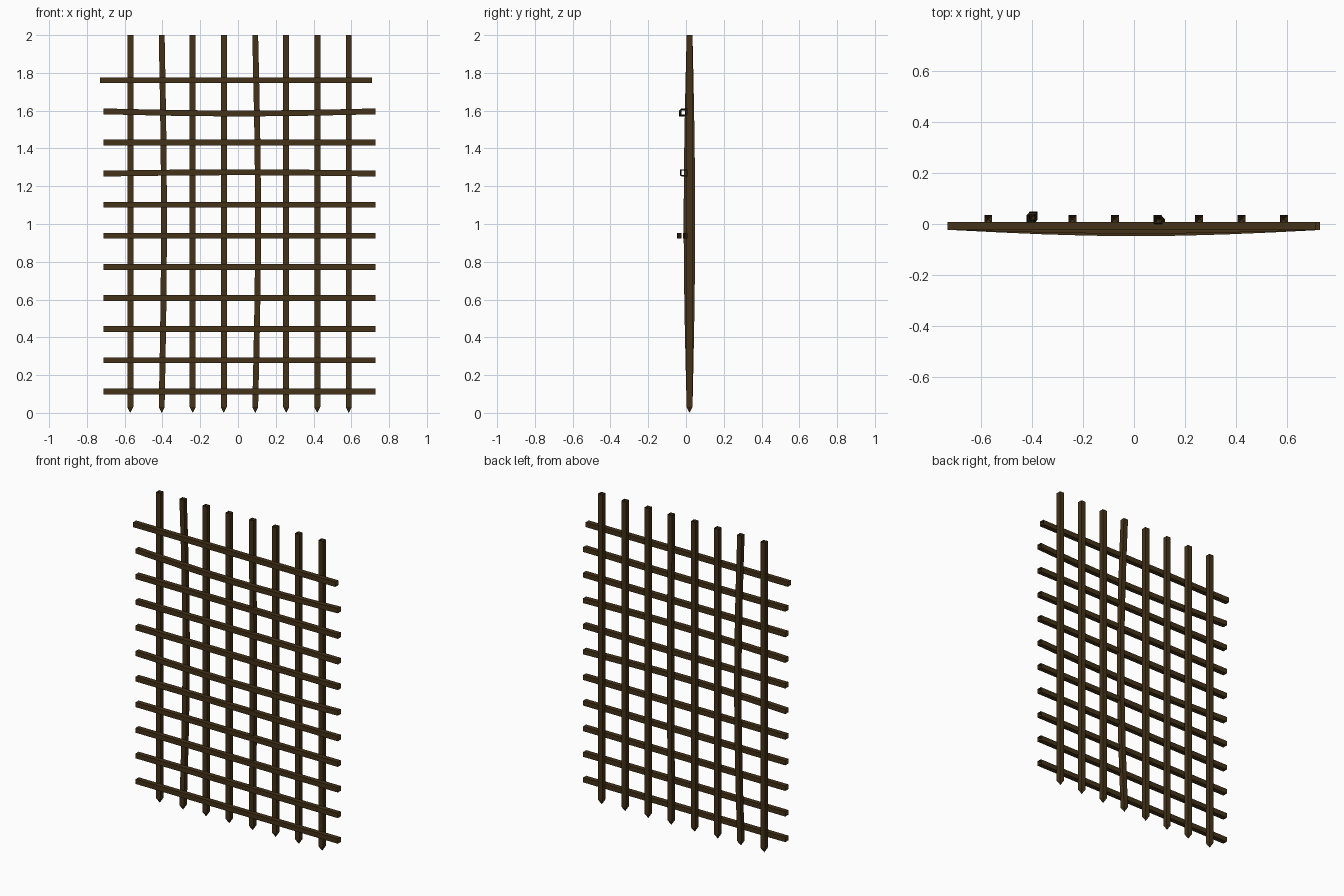
import bpy, bmesh, math
from mathutils import Vector

if "Cube" in bpy.data.objects:
    bpy.data.objects.remove(bpy.data.objects["Cube"])

wood = bpy.data.materials.new("dark brown wood")
wood.diffuse_color = (0.058, 0.032, 0.009, 1)
wood.use_nodes = True
wood.node_tree.nodes["Principled BSDF"].inputs["Base Color"].default_value = wood.diffuse_color
H = 0.0155  # half thickness of every lath


def lath(name, start, end, side, up, bow=(0, 0, 0), pointed=False):
    """Square open-ended lath from start to end, bowed in the middle."""
    start, end, side, up, bow = map(Vector, (start, end, side, up, bow))
    steps = 8 if bow.length > 0 else 1
    bm = bmesh.new()
    rings = []
    for i in range(steps + 1):
        t = i / steps
        c = start.lerp(end, t) + bow * math.sin(math.pi * t)
        rings.append([bm.verts.new(c + side * H * a + up * H * b)
                      for a, b in ((-1, -1), (1, -1), (1, 1), (-1, 1))])
    for r0, r1 in zip(rings, rings[1:]):
        for k in range(4):
            n = (k + 1) % 4
            bm.faces.new((r0[k], r0[n], r1[n], r1[k]))
    if pointed:  # sharpened foot
        tip = bm.verts.new(start - (end - start).normalized() * 0.03)
        for k in range(4):
            bm.faces.new((rings[0][(k + 1) % 4], rings[0][k], tip))
    mesh = bpy.data.meshes.new(name)
    bm.to_mesh(mesh)
    bm.free()
    mesh.materials.append(wood)
    ob = bpy.data.objects.new(name, mesh)
    bpy.context.collection.objects.link(ob)


# Upright stakes, two of them warped
stake_x = [-0.57, -0.404, -0.24, -0.075, 0.091, 0.255, 0.42, 0.586]
stake_bow = {1: (0.012, 0.014, 0), 4: (0.015, -0.016, 0)}
for i, x in enumerate(stake_x):
    lath(f"upright_stake_{i + 1}", (x, 0.019, 0.03), (x, 0.019, 2.0),
         (1, 0, 0), (0, 1, 0), stake_bow.get(i, (0, 0, 0)), True)

# Cross rails in front of the stakes; the top one is shifted sideways
rail_bow = {5: (0, -0.024, 0), 7: (0, -0.008, 0.007), 9: (0, -0.014, -0.011)}
for i in range(11):
    z = 0.114 + i * 0.1647
    shift = -0.018 if i == 10 else 0
    lath(f"cross_rail_{i + 1}", (-0.712 + shift, -0.008, z), (0.727 + shift, -0.008, z),
         (0, 1, 0), (0, 0, 1), rail_bow.get(i, (0, 0, 0)))
